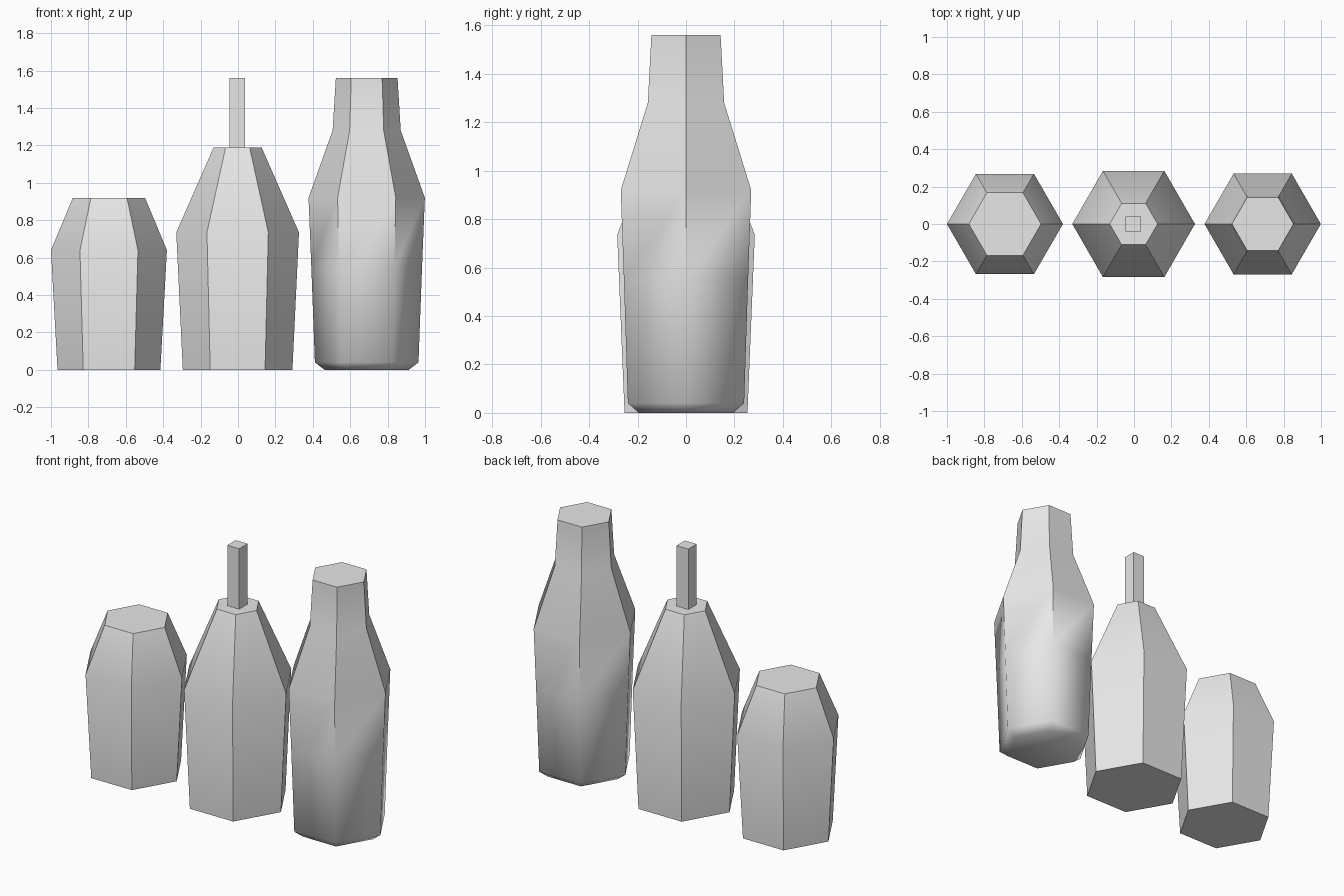
import bpy, bmesh, math

cube = bpy.data.objects.get("Cube")
if cube:
    bpy.data.objects.remove(cube, do_unlink=True)

grey = bpy.data.materials.new("plain_grey")
grey.use_nodes = True
grey.diffuse_color = (0.8, 0.8, 0.8, 1)
grey.node_tree.nodes["Principled BSDF"].inputs["Base Color"].default_value = grey.diffuse_color


def loft(name, x, profile, sides=6, turn=0.0, soft_below=0.0):
    """Stack rings of (radius, height); corners stay sharp above soft_below."""
    bm = bmesh.new()
    rings = []
    for radius, z in profile:
        angles = [turn + math.tau * i / sides for i in range(sides)]
        rings.append([bm.verts.new((radius * math.cos(a), radius * math.sin(a), z))
                      for a in angles])
    bm.faces.new(rings[0][::-1])
    bm.faces.new(rings[-1])
    for low, high in zip(rings, rings[1:]):
        for i in range(sides):
            j = (i + 1) % sides
            bm.faces.new((low[i], low[j], high[j], high[i]))
    bm.normal_update()
    for face in bm.faces:
        face.smooth = True
    for edge in bm.edges:
        lowest = min(v.co.z for v in edge.verts)
        sharp = edge.calc_face_angle() > math.radians(35)
        edge.smooth = not (sharp and lowest >= soft_below - 0.001)
    mesh = bpy.data.meshes.new(name)
    bm.to_mesh(mesh)
    bm.free()
    mesh.materials.append(grey)
    obj = bpy.data.objects.new(name, mesh)
    obj.location.x = x
    bpy.context.collection.objects.link(obj)
    return obj


# Short jar
loft("short_jar", -0.69, [(0.275, 0), (0.31, 0.64), (0.193, 0.92)])

# Middle bottle with a thin square stem
loft("middle_bottle", -0.002, [(0.293, 0), (0.328, 0.735), (0.128, 1.19)])
loft("square_stem", -0.004, [(0.057, 1.18), (0.057, 1.56)], sides=4, turn=math.pi / 4)

# Tall bottle with a rounded foot
loft("tall_bottle", 0.688,
     [(0.225, 0), (0.277, 0.04), (0.296, 0.55), (0.311, 0.92), (0.182, 1.28), (0.165, 1.56)],
     soft_below=0.55)
